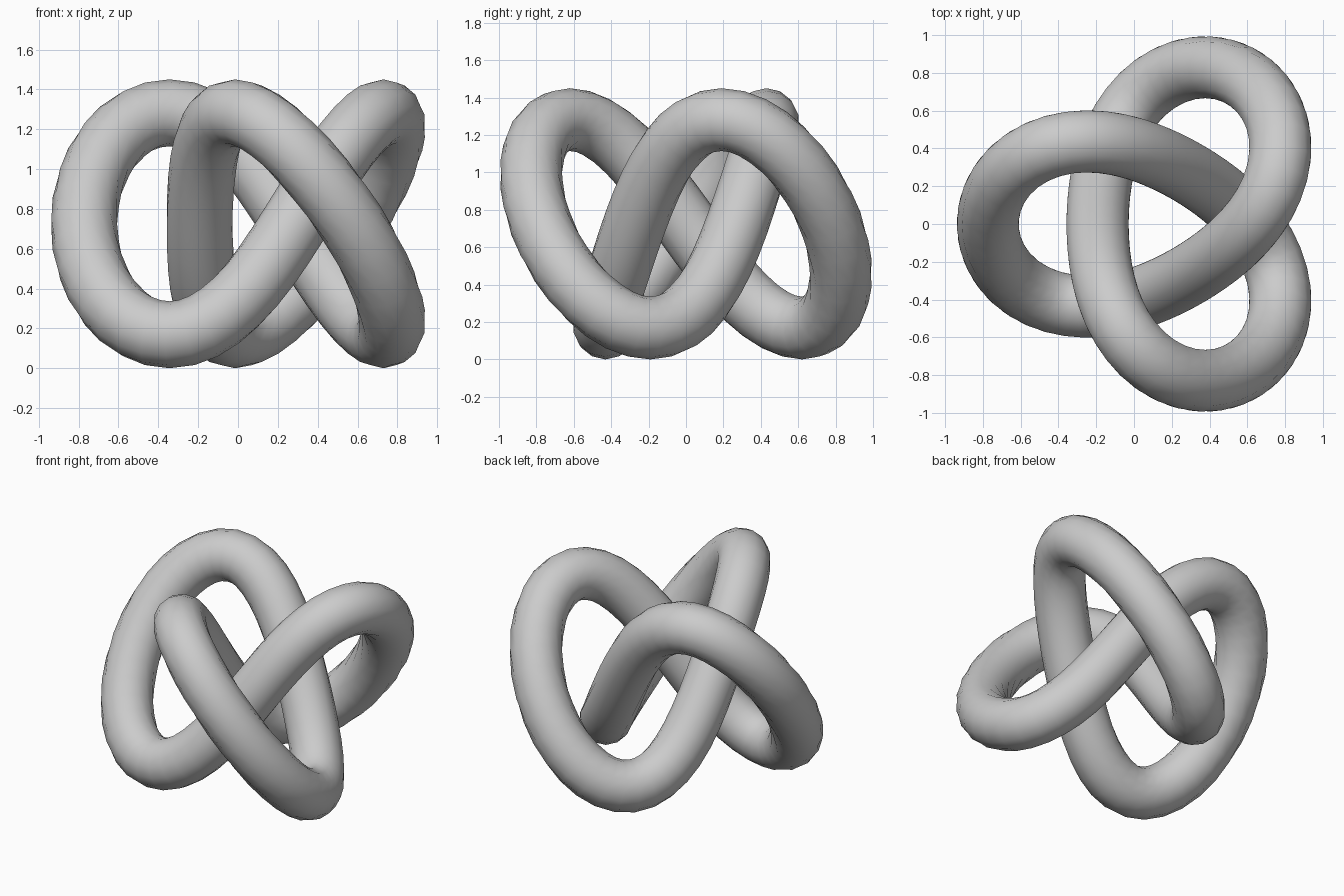
import bpy, bmesh
from math import sin, cos, pi
from mathutils import Vector

if "Cube" in bpy.data.objects:
    bpy.data.objects.remove(bpy.data.objects["Cube"])

SEGMENTS, SIDES, RADIUS = 96, 14, 0.168


def path(t):
    # trefoil centreline: three lobes, the first pointing to -x
    B, A, C = 0.607, 0.24, 0.05
    x = B * cos(2 * t) + A * cos(t) + C * cos(5 * t)
    y = B * sin(2 * t) - A * sin(t) + C * sin(5 * t)
    return Vector((0.124 - x, -y, 0.725 - 0.557 * sin(3 * t)))


# sweep a round section along the closed path
bm = bmesh.new()
rings = []
for i in range(SEGMENTS):
    t = 2 * pi * i / SEGMENTS
    p = path(t)
    tangent = (path(t + 1e-3) - path(t - 1e-3)).normalized()
    side = tangent.cross(Vector((0, 0, 1))).normalized()
    up = side.cross(tangent)
    rings.append([bm.verts.new(p + RADIUS * (side * cos(a) + up * sin(a)))
                  for a in (2 * pi * k / SIDES + pi / 2 for k in range(SIDES))])
for i in range(SEGMENTS):
    r, s = rings[i], rings[(i + 1) % SEGMENTS]
    for k in range(SIDES):
        n = (k + 1) % SIDES
        bm.faces.new((r[k], r[n], s[n], s[k])).smooth = True
bmesh.ops.recalc_face_normals(bm, faces=bm.faces)

mesh = bpy.data.meshes.new("knot_tube")
bm.to_mesh(mesh)
bm.free()
bpy.context.collection.objects.link(bpy.data.objects.new("knot_tube", mesh))
